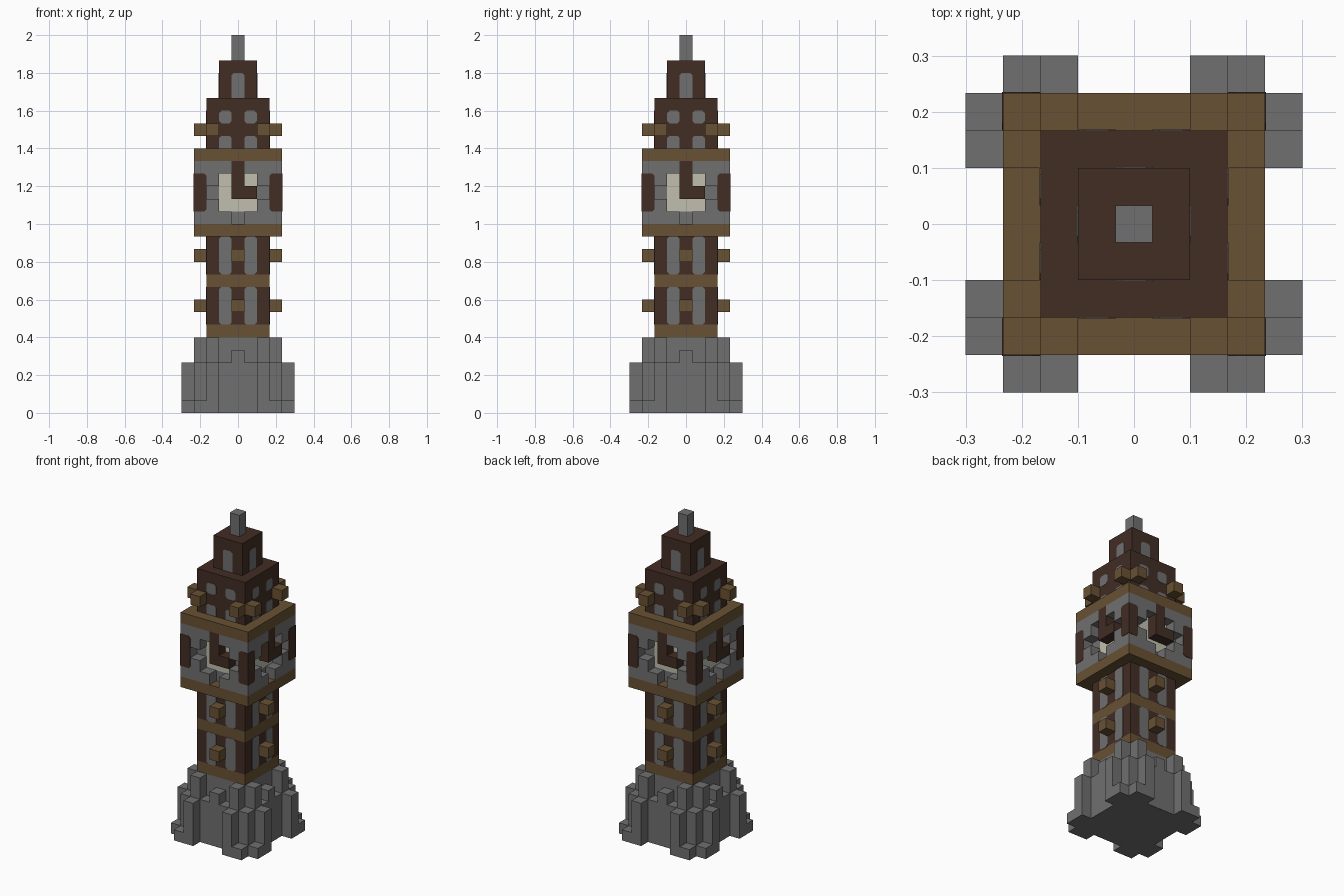
import bpy, bmesh
from mathutils import Matrix, Vector
from math import pi

U = 1 / 15  # size of one block

cube = bpy.data.objects.get("Cube")
if cube:
    bpy.data.objects.remove(cube)


def material(name, rgb):
    linear = [((c / 255 + 0.055) / 1.055) ** 2.4 for c in rgb] + [1]
    m = bpy.data.materials.new(name)
    m.use_nodes = True
    m.diffuse_color = linear
    m.node_tree.nodes["Principled BSDF"].inputs["Base Color"].default_value = linear
    return m


STONE = material("stone_grey", (112, 112, 112))
WOOD = material("dark_wood", (66, 45, 36))
TIMBER = material("tan_timber", (104, 81, 51))
CREAM = material("clock_cream", (193, 191, 173))


def finish(name, bm, mat, sides):
    """Copy the front geometry round the tower and make the object."""
    source = bm.verts[:] + bm.edges[:] + bm.faces[:]
    for k in range(1, sides):
        copy = bmesh.ops.duplicate(bm, geom=source)["geom"]
        verts = [g for g in copy if isinstance(g, bmesh.types.BMVert)]
        bmesh.ops.rotate(bm, verts=verts, cent=(0, 0, 0), matrix=Matrix.Rotation(k * pi / 2, 3, 'Z'))
    bmesh.ops.scale(bm, vec=(U, U, U), verts=bm.verts)
    bmesh.ops.recalc_face_normals(bm, faces=bm.faces)
    mesh = bpy.data.meshes.new(name)
    bm.to_mesh(mesh)
    bm.free()
    mesh.materials.append(mat)
    ob = bpy.data.objects.new(name, mesh)
    bpy.context.collection.objects.link(ob)


def blocks(name, mat, boxes, sides=4):
    """Boxes given as x0, x1, y0, y1, z0, z1 in block units."""
    bm = bmesh.new()
    for x0, x1, y0, y1, z0, z1 in boxes:
        size = Vector((x1 - x0, y1 - y0, z1 - z0))
        mid = Vector((x0 + x1, y0 + y1, z0 + z1)) / 2
        bmesh.ops.create_cube(bm, size=1, matrix=Matrix.Translation(mid) @ Matrix.Diagonal(size.to_4d()))
    finish(name, bm, mat, sides)


def tier(name, mat, half, z0, z1):
    blocks(name, mat, [(-half, half, -half, half, z0, z1)], 1)


def plates(name, mat, depth, rects, cut=0.18, corners="abcd"):
    """Thin painted panels on every side; listed corners are clipped.
    a, b = lower left, lower right; c, d = upper right, upper left."""
    bm = bmesh.new()
    for x0, x1, z0, z1 in rects:
        pts = []
        for key, x, z, sx, sz in (("a", x0, z0, 1, 1), ("b", x1, z0, -1, 1),
                                  ("c", x1, z1, -1, -1), ("d", x0, z1, 1, -1)):
            if key in corners:
                pair = [(x, z + sz * cut), (x + sx * cut, z)]
                pts += pair if key in "ac" else pair[::-1]
            else:
                pts.append((x, z))
        face = bm.faces.new([bm.verts.new((x, -depth - 0.03, z)) for x, z in pts])
        out = bmesh.ops.extrude_face_region(bm, geom=[face])["geom"]
        verts = [g for g in out if isinstance(g, bmesh.types.BMVert)]
        bmesh.ops.translate(bm, verts=verts, vec=(0, 0.03, 0))
    finish(name, bm, mat, 4)


def cell(x, row, h):
    return (x - 0.5, x + 0.5, -row - 0.5, -row + 0.5, 0, h)


# Rocky stepped base
tier("base_core", STONE, 2.5, 0, 6)
inner = [cell(x, 3, h) for x, h in ((0, 5), (1, 4), (-1, 4), (2, 6), (-2, 6), (3, 4))]
outer = [cell(s * x, 4, h) for s in (-1, 1) for x, h in ((2, 4), (3, 1))]
blocks("base_rocks", STONE, inner + outer)

# Shaft with timber bands, stone panels and beam ends
for label, z in (("lower", 7), ("upper", 11)):
    tier(label + "_shaft", WOOD, 2.5, z, z + 3)
    tier(label + "_shaft_band", TIMBER, 2.5, z - 1, z)
    plates(label + "_shaft_panels", STONE, 2.5, [(-1.5, -0.5, z, z + 3), (0.5, 1.5, z, z + 3)])
    blocks(label + "_beam_ends", TIMBER, [(-0.5, 0.5, -3.5, -2.5, z + 1, z + 2)])

# Clock room with a recessed dial on each side
tier("clock_floor", TIMBER, 3.5, 14, 15)
tier("clock_core", STONE, 2.5, 15, 20)
tier("clock_ceiling", TIMBER, 3.5, 20, 21)
frame = [(2.5, 3.5, -3.5, -2.5, 15, 20)]
for z, start in ((15, 0.5), (16, 1.5), (18, 1.5), (19, 0.5)):
    frame += [(start, 2.5, -3.5, -2.5, z, z + 1), (-2.5, -start, -3.5, -2.5, z, z + 1)]
blocks("clock_frame", STONE, frame)
plates("clock_dial", CREAM, 2.5, [(-1.5, 1.5, 16, 19)], corners="")
blocks("clock_hands", WOOD, [(-0.5, 0.5, -3.5, -2.5, 17, 20), (0.5, 1.5, -3.5, -2.5, 17, 18)])
plates("left_corner_panels", WOOD, 3.5, [(2.5, 3.53, 16, 19)], corners="ad")
plates("right_corner_panels", WOOD, 3.5, [(-3.53, -2.5, 16, 19)], corners="bc")

# Belfry with small openings and beam ends
tier("belfry", WOOD, 2.5, 21, 25)
plates("belfry_upper_windows", STONE, 2.5, [(-1.5, -0.5, 23, 24), (0.5, 1.5, 23, 24)])
plates("belfry_lower_windows", STONE, 2.5, [(-1.5, -0.5, 21, 22), (0.5, 1.5, 21, 22)], corners="cd")
blocks("belfry_beam_ends", TIMBER, [(s * 2 - 0.5, s * 2 + 0.5, -3.5, -2.5, 22, 23) for s in (-1, 1)])

# Lantern and spire
tier("lantern", WOOD, 1.5, 25, 28)
plates("lantern_windows", STONE, 1.5, [(-0.5, 0.5, 25, 27)], corners="cd")
tier("spire", STONE, 0.5, 28, 30)
